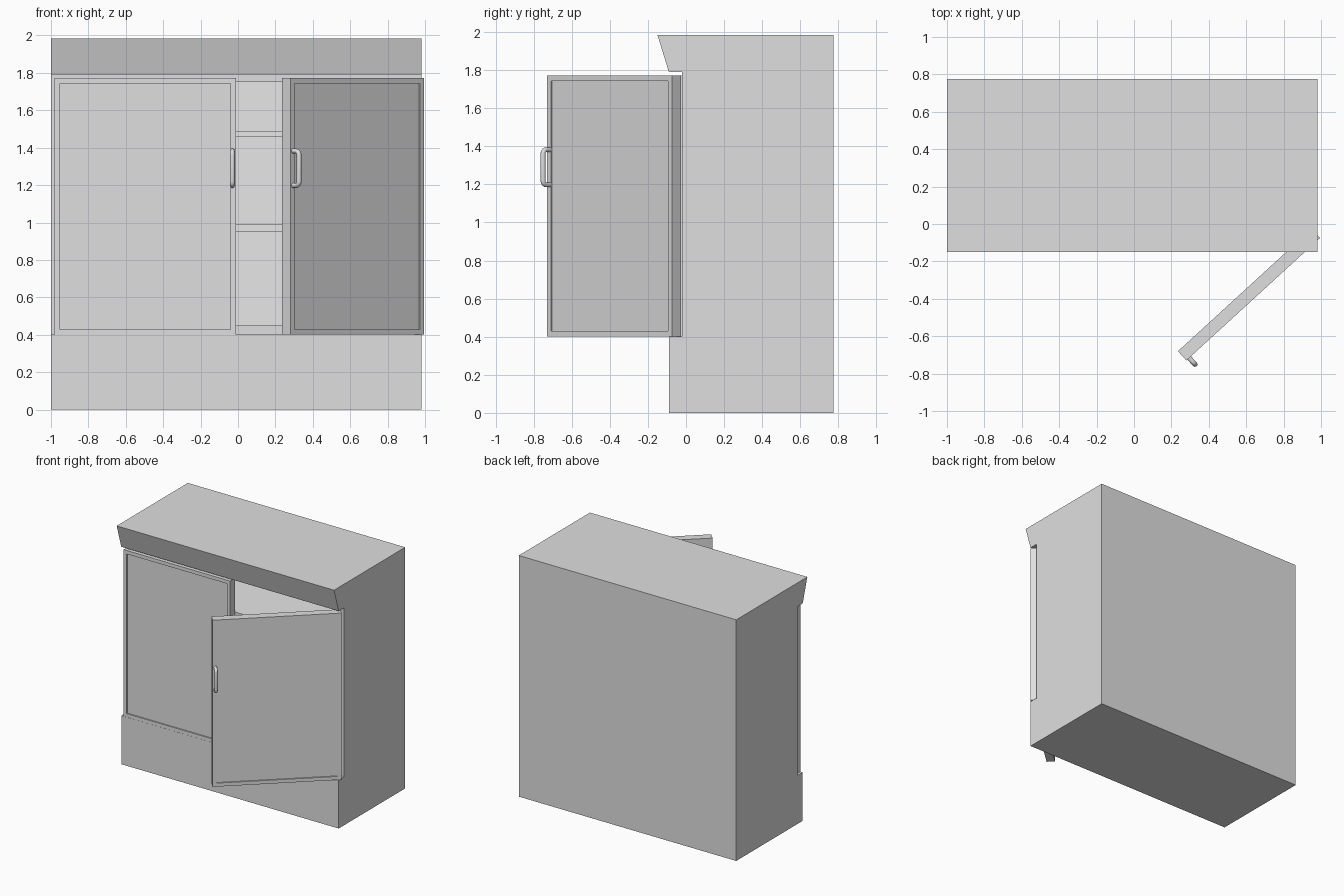
import bpy, bmesh, math
from mathutils import Matrix, Vector

if "Cube" in bpy.data.objects:
    bpy.data.objects.remove(bpy.data.objects["Cube"])


def material(name, v):
    m = bpy.data.materials.new(name)
    m.diffuse_color = (v, v, v, 1)
    m.use_nodes = True
    m.node_tree.nodes["Principled BSDF"].inputs["Base Color"].default_value = m.diffuse_color
    return m


OUTER = material("light_grey", 0.74)
INNER = material("pale_grey_interior", 0.80)


def add_mesh(name, bm, *mats):
    bmesh.ops.recalc_face_normals(bm, faces=bm.faces)
    me = bpy.data.meshes.new(name)
    bm.to_mesh(me)
    bm.free()
    for m in mats:
        me.materials.append(m)
    ob = bpy.data.objects.new(name, me)
    bpy.context.collection.objects.link(ob)
    return ob


def box_bm(lo, hi):
    lo, hi = Vector(lo), Vector(hi)
    bm = bmesh.new()
    bmesh.ops.create_cube(bm, size=1, matrix=Matrix.Translation((lo + hi) / 2)
                          @ Matrix.Diagonal((*(hi - lo), 1)))
    return bm


# cabinet body: side profile (y, z) with plinth and slanted cornice, extruded along x
profile = [(0.775, 0), (0.775, 1.985), (-0.15, 1.985), (-0.09, 1.79),
           (-0.02, 1.79), (-0.02, 0.40), (-0.09, 0.40), (-0.09, 0)]
bm = bmesh.new()
face = bm.faces.new([bm.verts.new((-1.0, y, z)) for y, z in profile])
ext = bmesh.ops.extrude_face_region(bm, geom=[face], use_keep_orig=True)
bmesh.ops.translate(bm, vec=(1.98, 0, 0),
                    verts=[g for g in ext["geom"] if isinstance(g, bmesh.types.BMVert)])
body = add_mesh("cabinet_body", bm, OUTER, INNER)

# hollow interior
cutter = add_mesh("interior_cutter", box_bm((-0.95, -0.06, 0.45), (0.93, 0.725, 1.75)), OUTER)
cutter.hide_render = True
mod = body.modifiers.new("hollow", 'BOOLEAN')
mod.operation = 'DIFFERENCE'
mod.solver = 'EXACT'
mod.object = cutter
bpy.context.view_layer.objects.active = body
bpy.ops.object.modifier_apply(modifier="hollow")
bpy.data.objects.remove(cutter)
for p in body.data.polygons:  # cavity faces get the interior colour
    c = p.center
    inside = -0.96 < c.x < 0.94 and 0 < c.y < 0.74 and 0.44 < c.z < 1.76
    p.material_index = 1 if inside else 0

# shelves
for i, (z0, z1) in enumerate([(0.95, 0.99), (1.46, 1.49)]):
    add_mesh(f"shelf_{i + 1}", box_bm((-0.95, -0.02, z0), (0.93, 0.725, z1)), INNER)

WIDTH, THICK, Z0, Z1 = 0.97, 0.067, 0.40, 1.772


def door(name, hinge, side, angle):
    """Recessed-panel door with a bar handle; side is the direction it extends from its hinge."""
    place = Matrix.Translation((*hinge, 0)) @ Matrix.Rotation(angle, 4, 'Z')
    xs = sorted((0, side * WIDTH))
    bm = box_bm((xs[0], -THICK, Z0), (xs[1], 0, Z1))
    bm.normal_update()
    front = [f for f in bm.faces if f.normal.y < -0.9]
    bmesh.ops.inset_region(bm, faces=front, thickness=0.041)
    bmesh.ops.inset_region(bm, faces=front, thickness=0, depth=-0.01)
    add_mesh(name + "_door", bm, OUTER).matrix_world = place

    # handle: round bar bent into a U, with rounded corners
    hx, out, r, half = side * (WIDTH - 0.02), 0.049, 0.022, 0.092
    zc = 1.29
    pts = [(0.0, zc - half)]
    for cz, start in ((zc - half + r, -90), (zc + half - r, 0)):
        for k in range(6):
            a = math.radians(start + 18 * k)
            pts.append((out - r + r * math.cos(a), cz + r * math.sin(a)))
    pts.append((0.0, zc + half))
    cu = bpy.data.curves.new(name + "_handle", 'CURVE')
    cu.dimensions = '3D'
    cu.bevel_depth = 0.013
    cu.bevel_resolution = 3
    cu.use_fill_caps = True
    sp = cu.splines.new('POLY')
    sp.points.add(len(pts) - 1)
    for p, (o, z) in zip(sp.points, pts):
        p.co = (hx, -THICK - o + 0.002, z, 1)
    sp.use_smooth = True
    cu.materials.append(OUTER)
    ob = bpy.data.objects.new(name + "_handle", cu)
    bpy.context.collection.objects.link(ob)
    ob.matrix_world = place


# closed left door and half-open right door
door("left", (-0.98, -0.022), 1, 0)
door("right", (0.95, -0.025), -1, math.radians(42.5))
